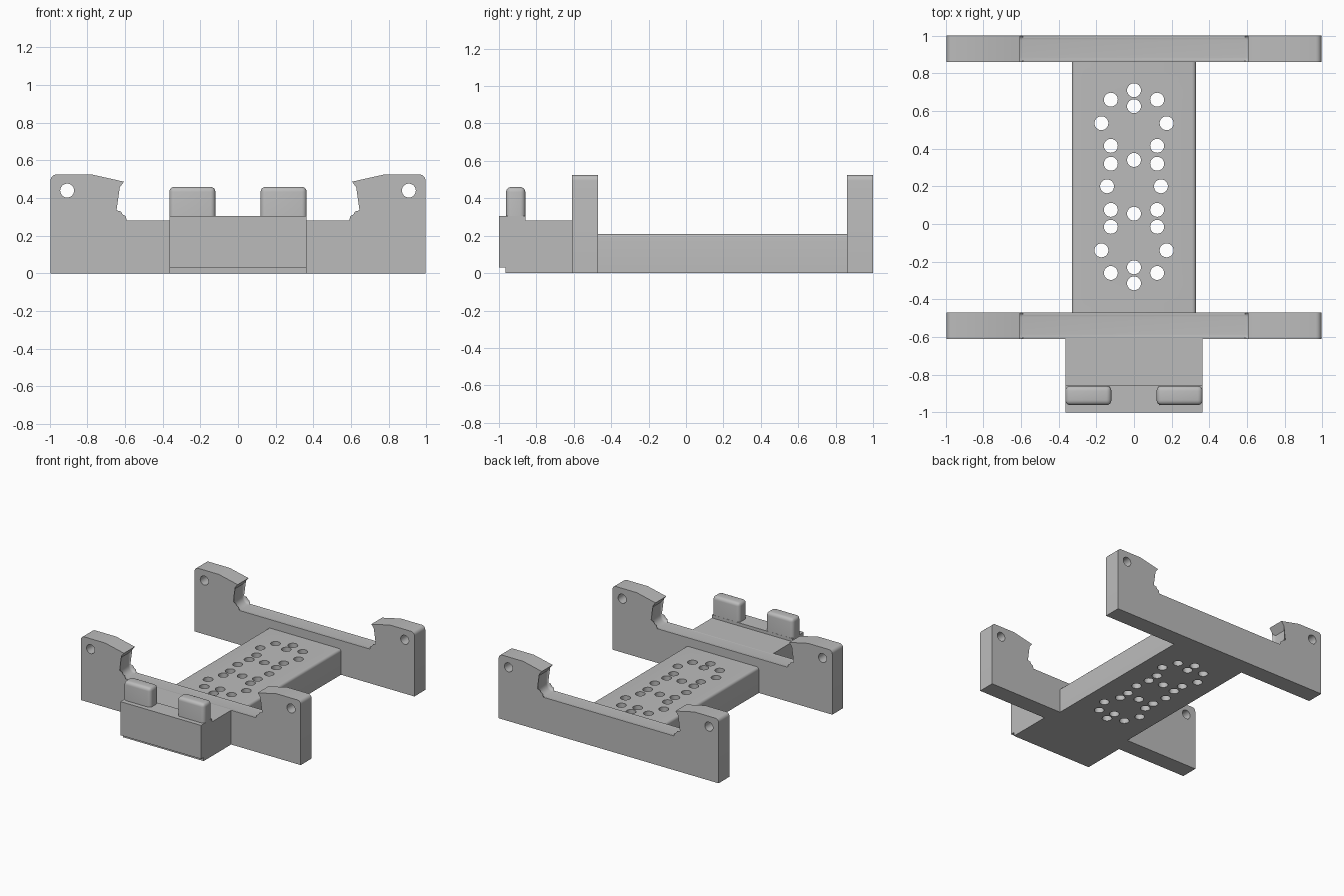
import bpy, bmesh, math
from mathutils import Matrix

if "Cube" in bpy.data.objects:
    bpy.data.objects.remove(bpy.data.objects["Cube"])

grey = bpy.data.materials.new("plain_grey")
grey.diffuse_color = (0.5, 0.5, 0.5, 1)
grey.use_nodes = True
grey.node_tree.nodes["Principled BSDF"].inputs["Base Color"].default_value = grey.diffuse_color
HOLE_R = 0.037


def finish(name, bm):
    bmesh.ops.recalc_face_normals(bm, faces=bm.faces)
    me = bpy.data.meshes.new(name)
    bm.to_mesh(me)
    bm.free()
    me.materials.append(grey)
    ob = bpy.data.objects.new(name, me)
    bpy.context.collection.objects.link(ob)
    return ob


def prism(points, axis, a, b):
    """Extrude a 2D outline along x or y, from a to b; second coordinate is z."""
    bm = bmesh.new()
    place = (lambda p, t: (t, p[0], p[1])) if axis == 'X' else (lambda p, t: (p[0], t, p[1]))
    lo = [bm.verts.new(place(p, a)) for p in points]
    hi = [bm.verts.new(place(p, b)) for p in points]
    bm.faces.new(lo)
    bm.faces.new(hi)
    n = len(points)
    for i in range(n):
        j = (i + 1) % n
        bm.faces.new((lo[i], lo[j], hi[j], hi[i]))
    return bm


def bevel(bm, rule, width, segments=5):
    edges = [e for e in bm.edges if rule(e)]
    bmesh.ops.bevel(bm, geom=edges, offset=width, segments=segments,
                    profile=0.5, affect='EDGES')


def drill(ob, centres, axis):
    """Cut round through-holes; centres are 3D points."""
    bm = bmesh.new()
    turn = Matrix.Rotation(math.pi / 2, 4, 'X') if axis == 'Y' else Matrix()
    for c in centres:
        bmesh.ops.create_cone(bm, cap_ends=True, segments=24, radius1=HOLE_R,
                              radius2=HOLE_R, depth=0.6,
                              matrix=Matrix.Translation(c) @ turn)
    cutter = finish("hole_cutter", bm)
    cutter.hide_render = True
    mod = ob.modifiers.new("holes", 'BOOLEAN')
    mod.object = cutter
    mod.solver = 'EXACT'
    bpy.context.view_layer.objects.active = ob
    bpy.ops.object.modifier_apply(modifier=mod.name)
    bpy.data.objects.remove(cutter)


def smooth(ob):
    bpy.ops.object.select_all(action='DESELECT')
    ob.select_set(True)
    bpy.context.view_layer.objects.active = ob
    bpy.ops.object.shade_smooth_by_angle(angle=math.radians(30))


def arc(cx, cz, r, start, end, n=7):
    return [(cx + r * math.cos(math.radians(start + (end - start) * i / n)),
             cz + r * math.sin(math.radians(start + (end - start) * i / n)))
            for i in range(n + 1)]


# Hooked end brackets: half outline mirrored across x
half = [(0.995, 0)] + arc(0.965, 0.495, 0.03, 0, 90, 5)
half += [(0.775, 0.525), (0.605, 0.487), (0.65, 0.43)]
half += arc(0.59, 0.335, 0.055, 0, -90)
outline = half + [(-x, z) for x, z in reversed(half)]


def channel_rim(e):
    a, b = (v.co for v in e.verts)
    return abs(a.y - b.y) < 1e-5 and all(abs(p.x) < 0.66 and 0.1 < p.z < 0.44 for p in (a, b))


for name, y0, y1 in (("front_bracket", -0.61, -0.47), ("rear_bracket", 0.86, 1.0)):
    bm = prism(outline, 'Y', y0, y1)
    bevel(bm, channel_rim, 0.024)
    bracket = finish(name, bm)
    drill(bracket, [(s * 0.907, (y0 + y1) / 2, 0.44) for s in (-1, 1)], 'Y')
    smooth(bracket)

# Perforated platform with rounded long top edges
bm = prism([(-0.33, 0), (0.33, 0), (0.33, 0.21), (-0.33, 0.21)], 'Y', -0.475, 0.865)
bevel(bm, lambda e: all(v.co.z > 0.2 for v in e.verts)
      and abs(e.verts[0].co.x - e.verts[1].co.x) < 1e-5, 0.022)
platform = finish("platform", bm)
holes = [(0, y, 0.1) for y in (0.71, 0.625, 0.34, 0.055, -0.23, -0.315)]
for x, ys in ((0.123, (0.66, 0.415, 0.32, 0.075, -0.015, -0.26)),
              (0.173, (0.535, -0.14)), (0.143, (0.2,))):
    holes += [(s * x, y, 0.1) for y in ys for s in (-1, 1)]
drill(platform, holes, 'Z')
smooth(platform)

# Front block with raised lip and undercut front edge
block = [(-0.605, 0), (-0.965, 0), (-0.965, 0.03), (-1, 0.03), (-1, 0.305),
         (-0.858, 0.305), (-0.858, 0.28), (-0.605, 0.28)]
finish("front_block", prism(block, 'X', -0.365, 0.365))

# Two rounded posts on the block
for side, s in (("left", -1), ("right", 1)):
    x0, x1 = sorted((s * 0.12, s * 0.365))
    bm = prism([(x0, 0.25), (x1, 0.25), (x1, 0.46), (x0, 0.46)], 'Y', -0.962, -0.859)
    bevel(bm, lambda e: any(v.co.z > 0.3 for v in e.verts), 0.027)
    smooth(finish(side + "_post", bm))
